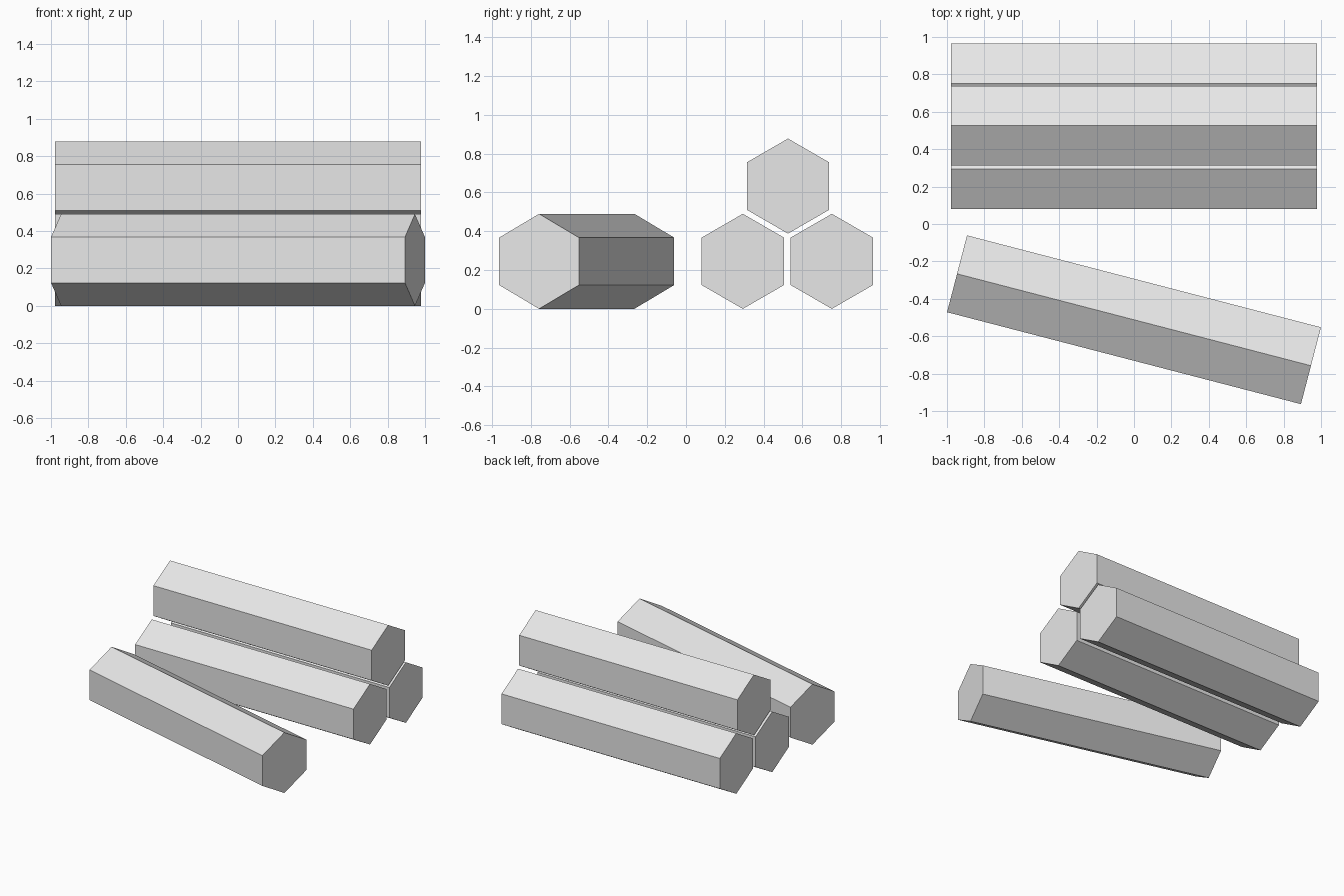
import bpy
import math

cube = bpy.data.objects.get("Cube")
if cube:
    bpy.data.objects.remove(cube, do_unlink=True)

RADIUS = 0.245
LENGTH = 1.955

# Single plain grey for every log
grey = bpy.data.materials.new("plain_grey")
grey.use_nodes = True
grey.diffuse_color = (0.8, 0.8, 0.8, 1)
grey.node_tree.nodes["Principled BSDF"].inputs["Base Color"].default_value = (0.8, 0.8, 0.8, 1)


def add_log(name, y, z, turn=0.0):
    """Six-sided log lying along x with an edge on top, turned about z."""
    bpy.ops.mesh.primitive_cylinder_add(
        vertices=6, radius=RADIUS, depth=LENGTH, end_fill_type='NGON',
        location=(0, y, z), rotation=(math.radians(90), 0, math.radians(90 + turn)))
    log = bpy.context.object
    log.name = name
    log.data.materials.append(grey)
    return log


# Stacked logs: two on the ground and one resting above the gap
add_log("stack_front_log", 0.293, RADIUS)
add_log("stack_back_log", 0.752, RADIUS)
add_log("stack_top_log", 0.526, 0.633)

# Loose log lying askew in front of the stack
add_log("loose_log", -0.512, RADIUS, turn=-14.56)
